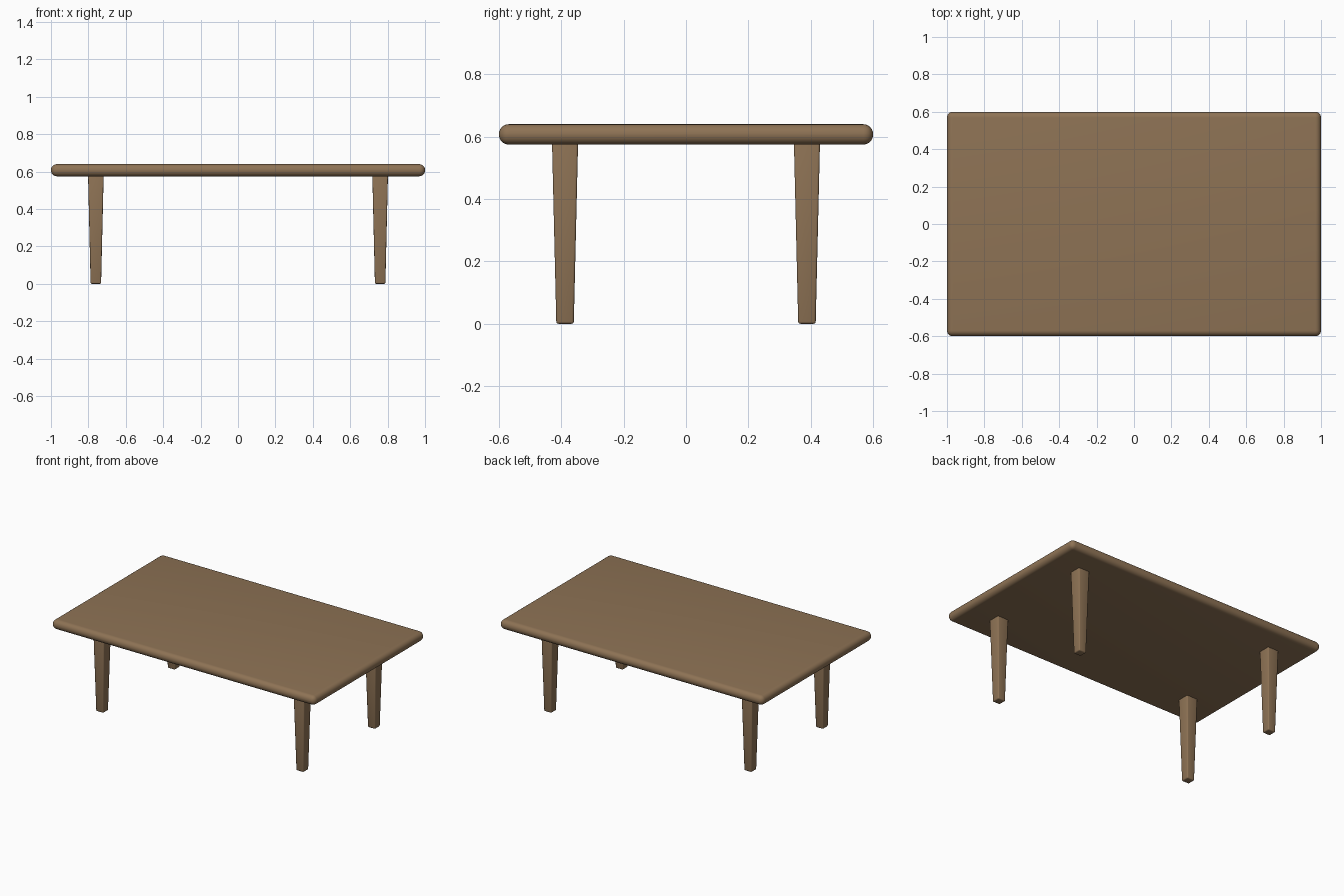
import bpy, bmesh

if "Cube" in bpy.data.objects:
    bpy.data.objects.remove(bpy.data.objects["Cube"])

wood = bpy.data.materials.new("wood")
wood.diffuse_color = (0.27, 0.17, 0.09, 1)
wood.use_nodes = True
wood.node_tree.nodes["Principled BSDF"].inputs["Base Color"].default_value = wood.diffuse_color


def tapered_box(name, centre, bottom, top, z0, z1, bevel, segments):
    """Box with separate bottom and top sizes (x, y) and rounded edges."""
    bm = bmesh.new()
    bmesh.ops.create_cube(bm, size=1)
    for v in bm.verts:
        size, z = (top, z1) if v.co.z > 0 else (bottom, z0)
        v.co = (v.co.x * size[0], v.co.y * size[1], z)
    bmesh.ops.bevel(bm, geom=bm.edges[:], offset=bevel, offset_type='OFFSET',
                    segments=segments, profile=0.5, affect='EDGES',
                    clamp_overlap=True)
    mesh = bpy.data.meshes.new(name)
    bm.to_mesh(mesh)
    bm.free()
    mesh.materials.append(wood)
    obj = bpy.data.objects.new(name, mesh)
    obj.location = (centre[0], centre[1], 0)
    bpy.context.collection.objects.link(obj)
    bpy.ops.object.select_all(action='DESELECT')
    obj.select_set(True)
    bpy.context.view_layer.objects.active = obj
    bpy.ops.object.shade_smooth_by_angle(angle=0.6)
    return obj


# Table top with fully rounded rim
tapered_box("table_top", (0, 0), (2, 1.2), (2, 1.2), 0.575, 0.64, 0.031, 6)

# Four tapered legs, tucked slightly into the top
for y, depth in ((-0.388, "front"), (0.388, "back")):
    for x, side in ((-0.76, "left"), (0.76, "right")):
        tapered_box(f"{depth}_{side}_leg", (x, y), (0.056, 0.056),
                    (0.084, 0.084), 0, 0.59, 0.007, 3)
